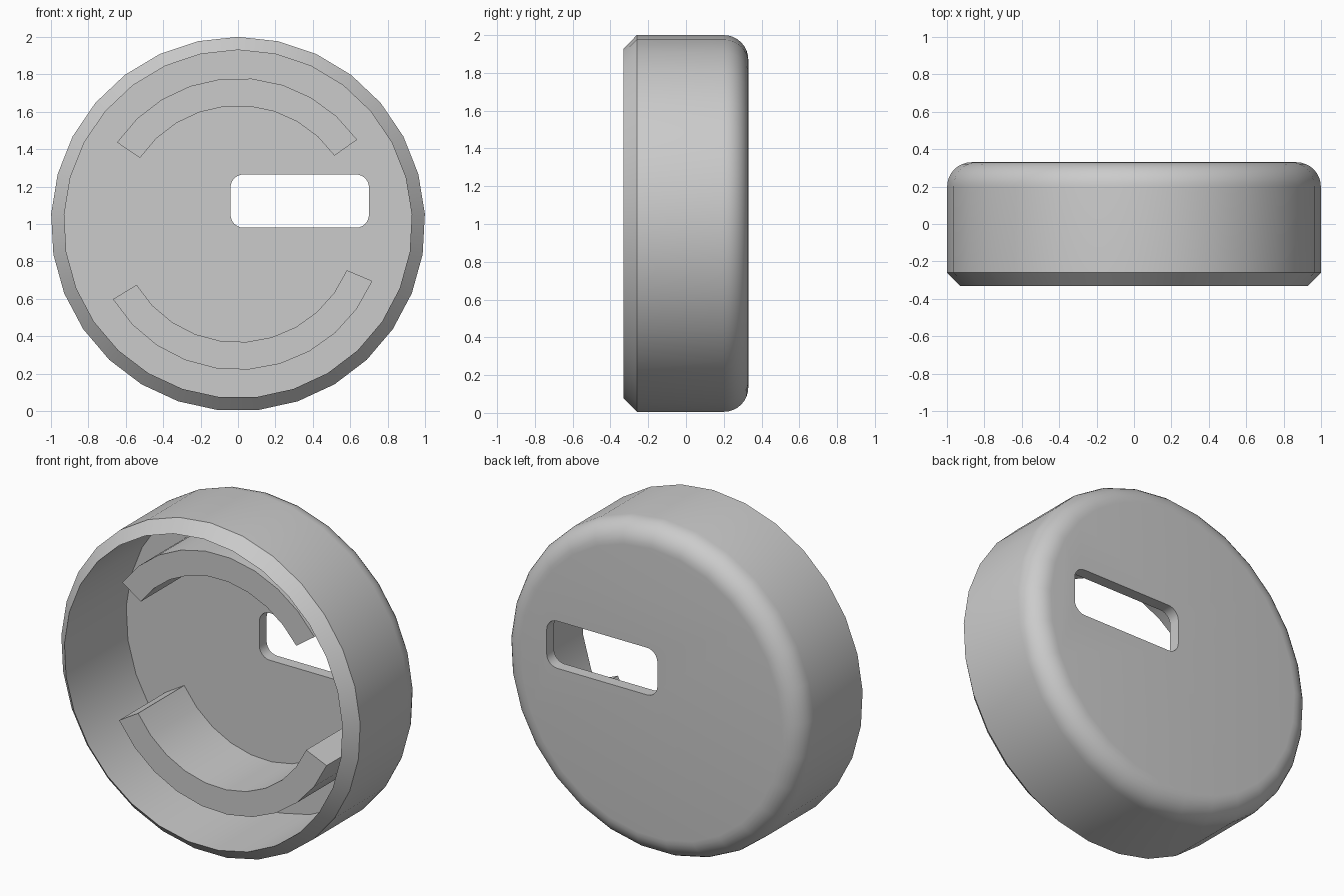
import bpy, bmesh
from math import sin, cos, pi, radians

SIDES = 29
CENTRE_Z = 1.0
FLOOR_Y, BACK_Y = 0.26, 0.33

old = bpy.data.objects.get("Cube")
if old:
    bpy.data.objects.remove(old, do_unlink=True)

grey = bpy.data.materials.new("plain grey")
grey.use_nodes = True
colour = (0.6, 0.6, 0.6, 1)
grey.diffuse_color = colour
grey.node_tree.nodes["Principled BSDF"].inputs["Base Color"].default_value = colour


def finish(name, bm):
    bmesh.ops.recalc_face_normals(bm, faces=bm.faces)
    mesh = bpy.data.meshes.new(name)
    bm.to_mesh(mesh)
    bm.free()
    mesh.materials.append(grey)
    obj = bpy.data.objects.new(name, mesh)
    bpy.context.collection.objects.link(obj)
    return obj


def smooth(obj):
    bpy.ops.object.select_all(action="DESELECT")
    obj.select_set(True)
    bpy.context.view_layer.objects.active = obj
    bpy.ops.object.shade_smooth_by_angle(angle=radians(30))


def lathe(name, profile):
    """Revolve (radius, y) points about the y axis and cap both ends."""
    bm = bmesh.new()
    rings = []
    for r, y in profile:
        angles = [2 * pi * i / SIDES for i in range(SIDES)]
        rings.append([bm.verts.new((r * sin(a), y, CENTRE_Z + r * cos(a))) for a in angles])
    for a, b in zip(rings, rings[1:]):
        for i in range(SIDES):
            j = (i + 1) % SIDES
            bm.faces.new((a[i], a[j], b[j], b[i]))
    bm.faces.new(rings[0])
    bm.faces.new(rings[-1])
    return finish(name, bm)


def prism(name, outline, y0, y1):
    """Extrude an (x, z) outline along y."""
    bm = bmesh.new()
    face = bm.faces.new([bm.verts.new((x, y0, z)) for x, z in outline])
    made = bmesh.ops.extrude_face_region(bm, geom=[face])["geom"]
    verts = [v for v in made if isinstance(v, bmesh.types.BMVert)]
    bmesh.ops.translate(bm, verts=verts, vec=(0, y1 - y0, 0))
    return finish(name, bm)


def arc(cx, cz, r, start, end, steps):
    angles = [radians(start + (end - start) * i / steps) for i in range(steps + 1)]
    return [(cx + r * cos(a), cz + r * sin(a)) for a in angles]


# Open cup: inner floor, inner wall, chamfered rim, outer wall, rounded back
fillet = arc(0.87, 0.2, 0.13, 0, 90, 8)
cup = lathe("cup", [(0.93, FLOOR_Y), (0.93, -0.33), (1.0, -0.26)] + fillet)

# Rounded slot through the back plate
slot = []
for x, z, start in ((0.63, 1.195, 0), (0.03, 1.195, 90), (0.03, 1.05, 180), (0.63, 1.05, 270)):
    slot += arc(x, z, 0.07, start, start + 90, 6)
cutter = prism("slot_cutter", slot, 0.1, 0.5)
cutter.hide_render = True
cutter.hide_viewport = True
cut = cup.modifiers.new("slot", "BOOLEAN")
cut.operation = "DIFFERENCE"
cut.solver = "EXACT"
cut.object = cutter
bpy.context.view_layer.objects.active = cup
bpy.ops.object.modifier_apply(modifier=cut.name)
bpy.data.objects.remove(cutter, do_unlink=True)
smooth(cup)

# Two curved ribs standing on the inner floor
for name, start, end, steps in (("upper_rib", 35.3, 146, 9), ("lower_rib", 211, 337, 10)):
    outer = arc(0, CENTRE_Z, 0.78, start, end, steps)
    inner = arc(0, CENTRE_Z, 0.632, start, end, steps)
    smooth(prism(name, outer + inner[::-1], -0.18, FLOOR_Y + 0.01))
